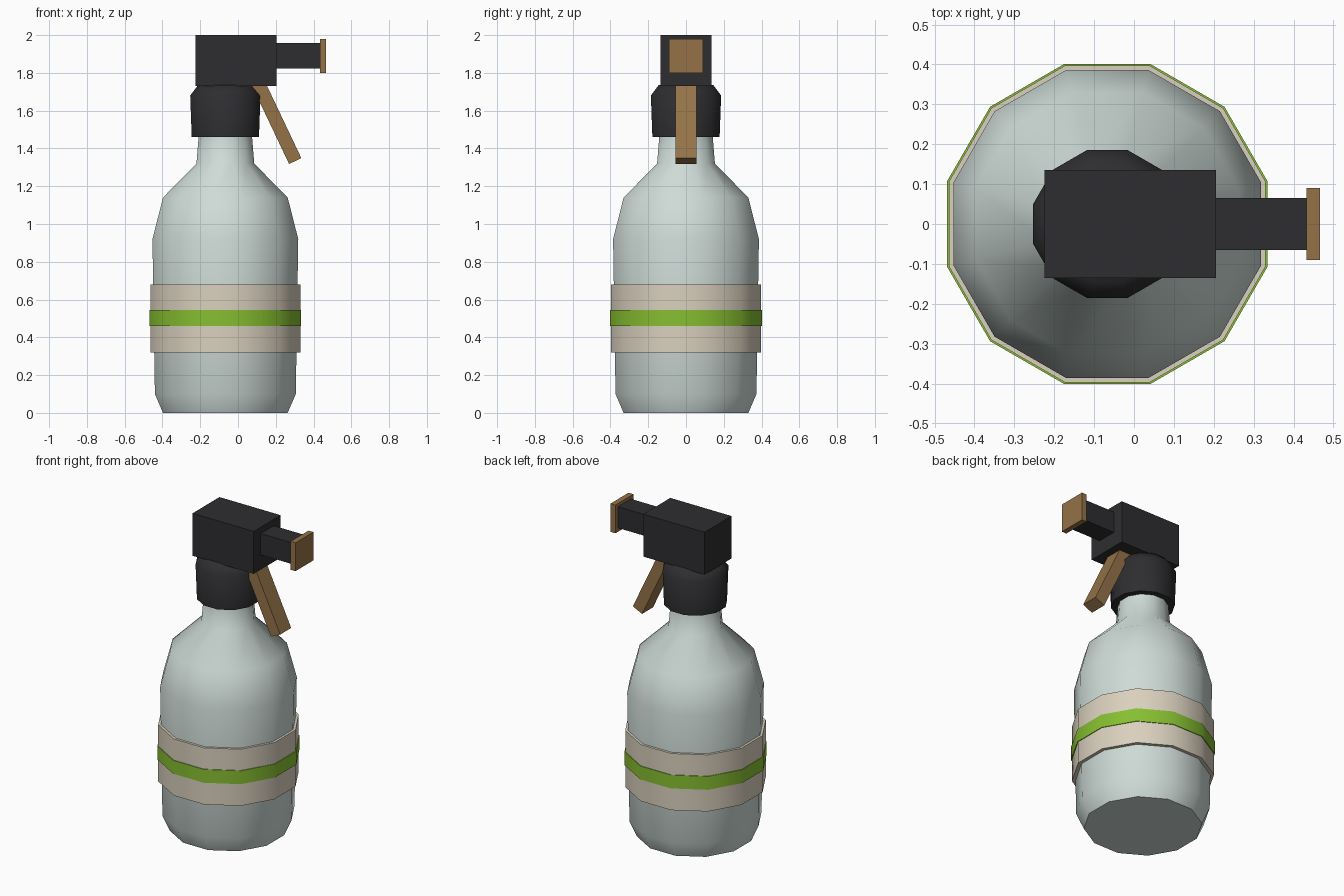
import bpy, bmesh
from math import cos, sin, pi, radians
from mathutils import Matrix

if "Cube" in bpy.data.objects:
    bpy.data.objects.remove(bpy.data.objects["Cube"])

AXIS_X = -0.067
SIDES = 12


def material(name, rgb):
    m = bpy.data.materials.new(name)
    m.diffuse_color = (*rgb, 1)
    m.use_nodes = True
    m.node_tree.nodes["Principled BSDF"].inputs["Base Color"].default_value = m.diffuse_color
    return m


GLASS = material("pale_glass", (0.62, 0.71, 0.68))
BLACK = material("black_plastic", (0.027, 0.027, 0.03))
BRONZE = material("bronze", (0.30, 0.17, 0.065))
PAPER = material("label_paper", (0.70, 0.63, 0.51))
GREEN = material("label_green", (0.24, 0.52, 0.03))


def finish(bm, name, mat):
    bmesh.ops.recalc_face_normals(bm, faces=bm.faces[:])
    me = bpy.data.meshes.new(name)
    bm.to_mesh(me)
    bm.free()
    me.materials.append(mat)
    ob = bpy.data.objects.new(name, me)
    bpy.context.collection.objects.link(ob)
    return ob


def lathe(name, profile, mat, smooth=None, ring=False):
    """Profile holds (flat-to-axis distance, z); ring joins last loop to first."""
    bm = bmesh.new()
    loops = []
    for flat, z in profile:
        r = flat / cos(pi / SIDES)
        angles = [(k + 0.5) * 2 * pi / SIDES for k in range(SIDES)]
        loops.append([bm.verts.new((AXIS_X + r * cos(a), r * sin(a), z)) for a in angles])
    pairs = list(zip(loops, loops[1:]))
    if ring:
        pairs.append((loops[-1], loops[0]))
    else:
        bm.faces.new(loops[0])
        bm.faces.new(loops[-1])
    for lo, hi in pairs:
        for i in range(SIDES):
            j = (i + 1) % SIDES
            bm.faces.new((lo[i], lo[j], hi[j], hi[i]))
    ob = finish(bm, name, mat)
    if smooth:
        bpy.ops.object.select_all(action='DESELECT')
        ob.select_set(True)
        bpy.context.view_layer.objects.active = ob
        bpy.ops.object.shade_smooth_by_angle(angle=radians(smooth))
    return ob


def box(name, size, loc, mat, tilt=0):
    bm = bmesh.new()
    bmesh.ops.create_cube(bm, size=1)
    bmesh.ops.transform(bm, verts=bm.verts[:], matrix=Matrix.Diagonal((*size, 1)))
    ob = finish(bm, name, mat)
    ob.location = loc
    ob.rotation_euler = (0, radians(tilt), 0)
    return ob


# Bottle from base to neck
lathe("bottle", [(0.33, 0), (0.373, 0.10), (0.386, 0.92), (0.33, 1.14),
                 (0.153, 1.32), (0.14, 1.48)], GLASS, 60)

# Label band with a raised stripe
lathe("label_band", [(0.374, 0.32), (0.397, 0.32), (0.397, 0.68), (0.374, 0.68)],
      PAPER, 35, ring=True)
lathe("label_stripe", [(0.39, 0.46), (0.4015, 0.46), (0.4015, 0.545), (0.39, 0.545)],
      GREEN, 35, ring=True)

# Screw collar
lathe("collar", [(0.178, 1.46), (0.186, 1.68), (0.145, 1.735)], BLACK, 60)

# Spray head, nozzle and tip
box("spray_head", (0.43, 0.27, 0.27), (-0.01, 0, 1.865), BLACK)
box("nozzle", (0.24, 0.13, 0.135), (0.317, 0, 1.892), BLACK)
box("nozzle_tip", (0.034, 0.18, 0.18), (0.45, 0, 1.89), BRONZE)

# Trigger, leaning outward and tucked into the head
box("trigger", (0.072, 0.11, 0.48), (0.2, 0, 1.55), BRONZE, tilt=-25.4)
